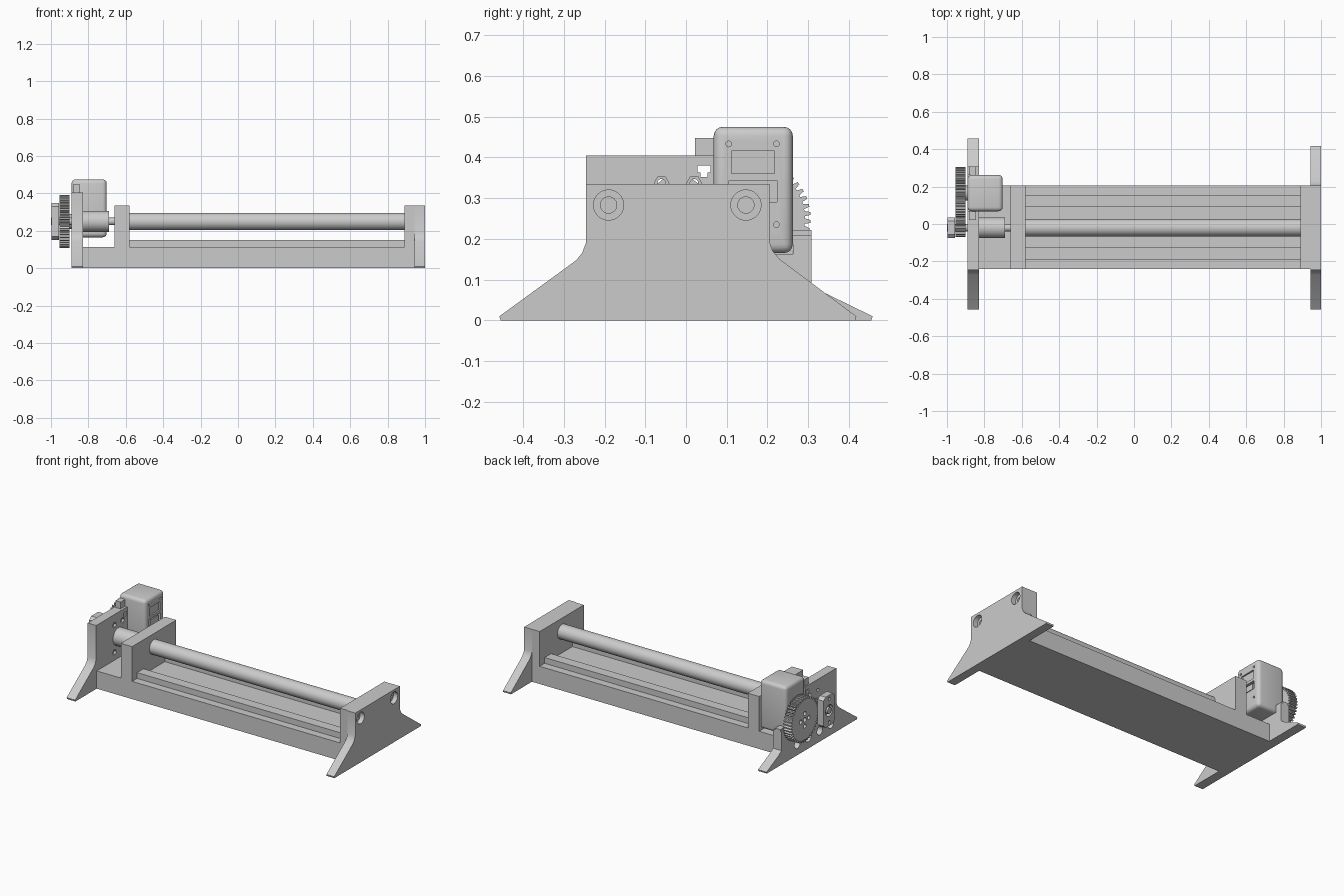
import bpy
import bmesh
from math import cos, sin, tau, pi

if "Cube" in bpy.data.objects:
    bpy.data.objects.remove(bpy.data.objects["Cube"])

GREY = (0.6, 0.6, 0.6, 1)
mat = bpy.data.materials.new("plain grey")
mat.use_nodes = True
mat.diffuse_color = GREY
mat.node_tree.nodes["Principled BSDF"].inputs["Base Color"].default_value = GREY

ROD_Y, ROD_Z = -0.02, 0.25
GEAR_Y = 0.165


def prism(name, profile, x0, x1):
    """Extrude a (y, z) outline along x."""
    bm = bmesh.new()
    face = bm.faces.new([bm.verts.new((x0, y, z)) for y, z in profile])
    out = bmesh.ops.extrude_face_region(bm, geom=[face])
    moved = [v for v in out["geom"] if isinstance(v, bmesh.types.BMVert)]
    bmesh.ops.translate(bm, vec=(x1 - x0, 0, 0), verts=moved)
    bmesh.ops.recalc_face_normals(bm, faces=bm.faces)
    mesh = bpy.data.meshes.new(name)
    bm.to_mesh(mesh)
    bm.free()
    mesh.materials.append(mat)
    ob = bpy.data.objects.new(name, mesh)
    bpy.context.collection.objects.link(ob)
    return ob


def box(name, x0, x1, y0, y1, z0, z1):
    return prism(name, [(y0, z0), (y1, z0), (y1, z1), (y0, z1)], x0, x1)


def rod(name, x0, x1, y, z, r, sides=40):
    ring = [tau * i / sides for i in range(sides)]
    ob = prism(name, [(y + r * cos(a), z + r * sin(a)) for a in ring], x0, x1)
    if sides > 8:
        smooth(ob)
    return ob


def gear(name, x0, x1, y, z, r, teeth, depth):
    pts = []
    for i in range(teeth):
        for offset, radius in ((0, r - depth), (0.3, r - depth), (0.45, r), (0.8, r)):
            a = tau * (i + offset) / teeth
            pts.append((y + radius * cos(a), z + radius * sin(a)))
    return prism(name, pts, x0, x1)


def activate(ob):
    bpy.ops.object.select_all(action="DESELECT")
    ob.select_set(True)
    bpy.context.view_layer.objects.active = ob


def smooth(ob):
    activate(ob)
    bpy.ops.object.shade_smooth_by_angle(angle=pi / 6)


def cut(ob, cutters):
    for cutter in cutters:
        mod = ob.modifiers.new("cut", "BOOLEAN")
        mod.operation = "DIFFERENCE"
        mod.solver = "EXACT"
        mod.object = cutter
        activate(ob)
        bpy.ops.object.modifier_apply(modifier=mod.name)
        bpy.data.objects.remove(cutter)


def bevel(ob, width, segments):
    mod = ob.modifiers.new("round", "BEVEL")
    mod.width, mod.segments = width, segments
    activate(ob)
    bpy.ops.object.modifier_apply(modifier=mod.name)
    smooth(ob)


# Base slab and the two raised guide rails
box("base", -0.84, 0.95, -0.24, 0.205, 0, 0.113)
for side, y in (("front", -0.19), ("back", 0.09)):
    box(side + "_rail", -0.58, 0.89, y, y + 0.065, 0.113, 0.15)

# Supports across the base
box("middle_support", -0.66, -0.58, -0.24, 0.205, 0.113, 0.335)
end_block = box("right_end_block", 0.89, 0.945, -0.24, 0.205, 0, 0.335)

# Splayed foot shared by both end plates
front_foot = [(-0.455, 0), (-0.458, 0.01), (-0.27, 0.147), (-0.255, 0.165), (-0.245, 0.192)]

# Right end plate with counterbored holes
right_plate = prism("right_end_plate", front_foot + [
    (-0.245, 0.335), (0.205, 0.335), (0.205, 0.192), (0.213, 0.17), (0.23, 0.15),
    (0.418, 0.01), (0.416, 0)], 0.945, 1.0)
for y in (-0.19, 0.147):
    cut(right_plate, [rod("bore", 0.97, 1.1, y, 0.283, 0.037),
                      rod("hole", 0.92, 1.1, y, 0.283, 0.02)])
    cut(end_block, [rod("hole", 0.91, 1.1, y, 0.283, 0.02)])
smooth(right_plate)

# Left end plate with motor pocket and screw holes
left_plate = prism("left_end_plate", front_foot + [
    (-0.245, 0.405), (0.07, 0.405), (0.07, 0.163), (0.262, 0.163), (0.262, 0.21),
    (0.308, 0.21), (0.308, 0.09), (0.335, 0.07), (0.458, 0.01), (0.455, 0)], -0.89, -0.83)
holes = [rod("hole", -1, -0.845, y, 0.07, 0.028) for y in (-0.19, -0.08, 0.035, 0.147)]
holes += [box("slot", -1, -0.8, 0.028, 0.06, 0.363, 0.38),
          box("slot", -1, -0.8, 0.035, 0.053, 0.352, 0.37)]
for y in (-0.06, 0.02):
    for z in (0.163, 0.337):
        holes += [rod("nut_pocket", -0.845, -0.8, y, z, 0.018, 6),
                  rod("hole", -1, -0.8, y, z, 0.01, 20)]
cut(left_plate, holes)
smooth(left_plate)

# Motor with rounded case, face recesses and mounting ears
motor = box("motor", -0.89, -0.702, 0.068, 0.262, 0.165, 0.475)
bevel(motor, 0.022, 4)
recesses = [box("label_recess", -0.712, -0.6, 0.112, 0.217, 0.36, 0.416),
            box("socket_recess", -0.722, -0.6, 0.105, 0.223, 0.29, 0.343)]
recesses += [rod("screw_recess", -0.72, -0.6, y, z, 0.007, 16)
             for y in (0.105, 0.222) for z in (0.235, 0.433)]
cut(motor, recesses)
smooth(motor)
box("socket_plug", -0.73, -0.706, 0.125, 0.205, 0.296, 0.333)
box("front_motor_ear", -0.882, -0.845, 0.022, 0.07, 0.405, 0.448)
box("back_motor_ear", -0.882, -0.845, 0.262, 0.308, 0.21, 0.222)

# Roller, shaft and coupler
rod("roller", -0.58, 0.89, ROD_Y, ROD_Z, 0.046, 48)
rod("shaft", -1.0, -0.58, ROD_Y, ROD_Z, 0.02)
rod("coupler", -0.83, -0.69, ROD_Y, ROD_Z, 0.056)

# Drive gears, the large one with a ring of holes
big_gear = gear("large_gear", -0.955, -0.9, GEAR_Y, ROD_Z, 0.141, 44, 0.014)
cut(big_gear, [rod("hole", -1, -0.93, GEAR_Y + 0.04 * cos(a), ROD_Z + 0.04 * sin(a), 0.013, 20)
               for a in (0, pi / 2, pi, 3 * pi / 2)] +
    [rod("hole", -1, -0.93, GEAR_Y, ROD_Z, 0.015, 20)])
rod("gear_axle", -0.92, -0.88, GEAR_Y, ROD_Z, 0.04)
gear("small_gear", -0.955, -0.9, ROD_Y, ROD_Z, 0.05, 15, 0.013)

# Flange bearing at the shaft end
flange = prism("bearing_flange", [
    (ROD_Y + sy * y, ROD_Z + sz * z)
    for sy, sz, corner in ((1, 1, 1), (-1, 1, -1), (-1, -1, 1), (1, -1, -1))
    for y, z in [(0.056, 0.08), (0.035, 0.098)][::corner]], -0.998, -0.956)
cut(flange, [rod("bore", -1.1, -0.975, ROD_Y, ROD_Z, 0.036)] +
    [rod("hole", -1.1, -0.9, ROD_Y, ROD_Z + s * 0.075, 0.01, 20) for s in (-1, 1)])
smooth(flange)
